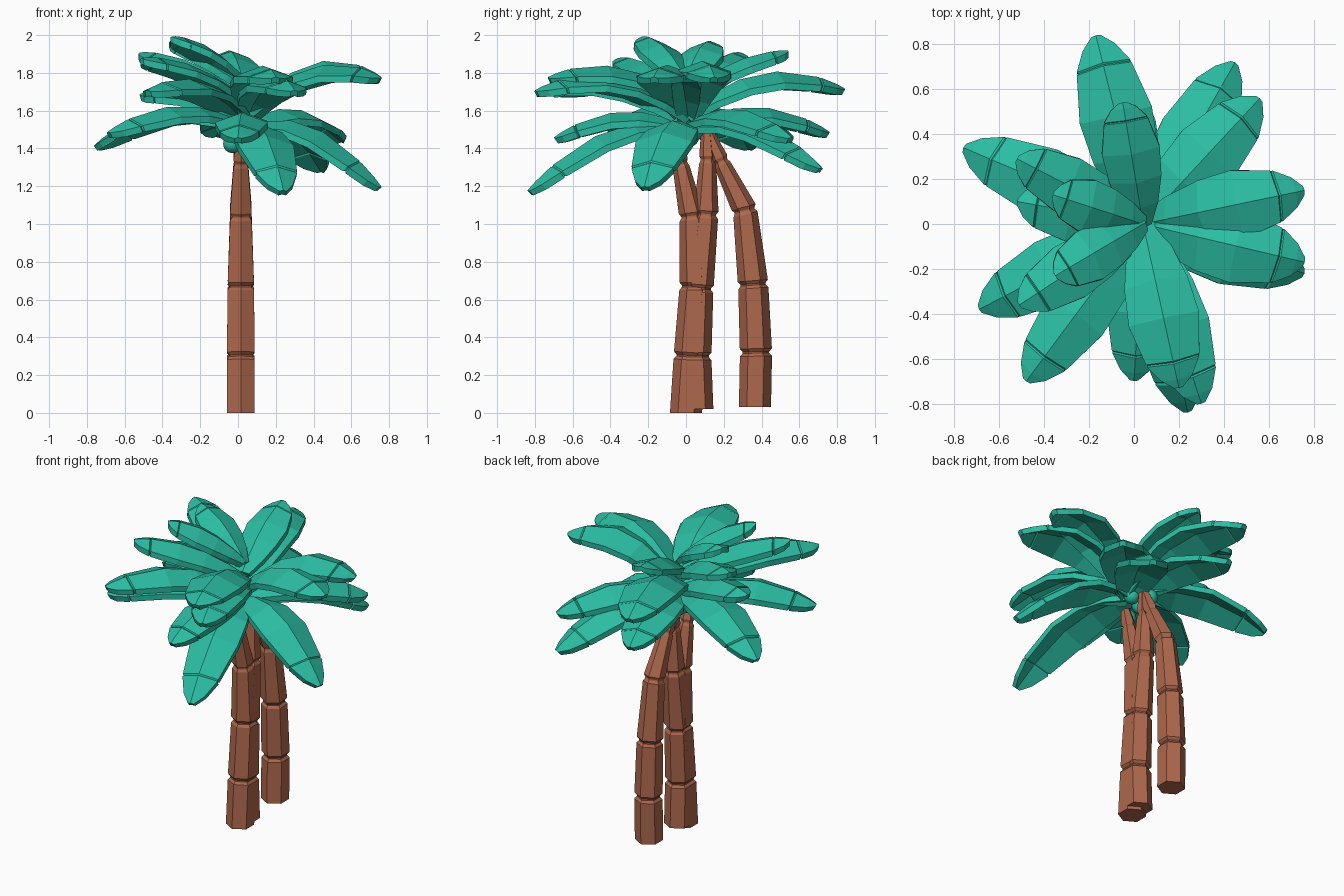
import bpy, bmesh, math
from mathutils import Vector

if "Cube" in bpy.data.objects:
    bpy.data.objects.remove(bpy.data.objects["Cube"])


def material(name, rgb):
    m = bpy.data.materials.new(name)
    m.diffuse_color = (*rgb, 1)
    m.use_nodes = True
    m.node_tree.nodes["Principled BSDF"].inputs["Base Color"].default_value = m.diffuse_color
    return m


LEAF = material("leaf teal", (0.024, 0.51, 0.365))
BARK = material("bark brown", (0.42, 0.138, 0.072))


def loft(name, rings, mat):
    """Skin a list of equal-sized point rings and cap both ends."""
    bm = bmesh.new()
    vs = [[bm.verts.new(p) for p in ring] for ring in rings]
    n = len(vs[0])
    for a, b in zip(vs, vs[1:]):
        for i in range(n):
            j = (i + 1) % n
            bm.faces.new((a[i], a[j], b[j], b[i]))
    bm.faces.new(vs[0][::-1])
    bm.faces.new(vs[-1])
    bmesh.ops.recalc_face_normals(bm, faces=bm.faces)
    me = bpy.data.meshes.new(name)
    bm.to_mesh(me)
    bm.free()
    me.materials.append(mat)
    ob = bpy.data.objects.new(name, me)
    bpy.context.collection.objects.link(ob)
    return ob


def hexagon(c, r, axis):
    """Hexagon around c, corners towards +-y, tilted to the trunk axis."""
    side = Vector((1, 0, 0))
    fwd = axis.cross(side).normalized()
    return [c + side * r * math.sin(k * math.pi / 3) + fwd * r * math.cos(k * math.pi / 3)
            for k in range(6)]


# Trunks: (y, z) joints, with a pinched groove at each joint
RADII = [0.085, 0.085, 0.08, 0.066, 0.045, 0.03]
TRUNKS = {
    "front_trunk": [(0.0, 0.0), (0.02, 0.30), (0.045, 0.67), (0.03, 1.04), (-0.03, 1.32), (-0.06, 1.44)],
    "middle_trunk": [(0.06, 0.02), (0.05, 0.30), (0.066, 0.66), (0.105, 1.05), (0.115, 1.34), (0.11, 1.50)],
    "back_trunk": [(0.365, 0.03), (0.37, 0.32), (0.355, 0.68), (0.31, 1.07), (0.185, 1.33), (0.12, 1.48)],
}
for name, joints in TRUNKS.items():
    pts = [Vector((0.015, y, z)) for y, z in joints]
    rings = [hexagon(pts[0], RADII[0], Vector((0, 0, 1)))]
    for i in range(1, 5):
        axis = (pts[i + 1] - pts[i - 1]).normalized()
        for off, k in ((-0.02, 1), (-0.004, 0.83), (0.004, 0.83), (0.02, 1)):
            rings.append(hexagon(pts[i] + axis * off, RADII[i] * k, axis))
    rings.append(hexagon(pts[5], RADII[5], (pts[5] - pts[4]).normalized()))
    loft(name, rings, BARK)

# Leaves: tip x, tip y, tip z, base z, arch height, width
LEAVES = [
    (-0.17, 0.84, 1.72, 1.58, 0.15, 0.33),
    (-0.12, 0.76, 1.49, 1.51, 0.12, 0.30),
    (-0.05, 0.54, 1.92, 1.68, 0.06, 0.26),
    (0.45, 0.72, 1.30, 1.51, 0.14, 0.31),
    (0.56, 0.56, 1.46, 1.52, 0.12, 0.31),
    (0.76, 0.15, 1.78, 1.56, 0.18, 0.31),
    (0.76, -0.17, 1.78, 1.58, 0.15, 0.33),
    (0.76, -0.22, 1.20, 1.51, 0.16, 0.31),
    (0.20, -0.73, 1.78, 1.64, 0.12, 0.32),
    (0.30, -0.80, 1.71, 1.57, 0.14, 0.30),
    (0.24, -0.84, 1.18, 1.51, 0.15, 0.30),
    (0.00, -0.70, 1.46, 1.51, 0.11, 0.28),
    (-0.48, -0.70, 1.71, 1.57, 0.12, 0.30),
    (-0.69, -0.38, 1.49, 1.52, 0.12, 0.30),
    (-0.76, 0.34, 1.42, 1.52, 0.15, 0.31),
    (-0.52, 0.10, 1.69, 1.55, 0.08, 0.27),
    (-0.52, 0.29, 1.91, 1.65, 0.07, 0.26),
    (-0.51, -0.36, 1.88, 1.65, 0.07, 0.26),
    (-0.36, 0.13, 1.97, 1.74, 0.06, 0.24),
    (-0.35, -0.23, 1.995, 1.75, 0.06, 0.24),
]
# Position along leaf, width factor, thickness factor (dip = groove near tip)
STATIONS = [(0, 0.30, 1), (0.15, 0.64, 1), (0.35, 0.9, 1), (0.58, 1, 1), (0.84, 0.76, 1),
            (0.848, 0.71, 0.7), (0.856, 0.74, 1), (0.95, 0.45, 1), (1, 0.13, 0.9)]
THICK = 0.036

for i, (tx, ty, tz, bz, arch, width) in enumerate(LEAVES):
    tip = Vector((tx, ty, tz))
    heading = Vector((tx - 0.04, ty, 0)).normalized()
    base = Vector((0.04, 0, bz)) - heading * 0.015
    mid = (base + tip) / 2 + Vector((0, 0, 2 * arch))
    side = Vector((-heading.y, heading.x, 0))
    rings = []
    for t, w, th in STATIONS:
        c = base * (1 - t) ** 2 + mid * 2 * t * (1 - t) + tip * t * t
        tangent = ((mid - base) * (1 - t) + (tip - mid) * t).normalized()
        up = tangent.cross(side).normalized()
        h = width / 2 * w
        drop = up * (-0.36 * h)
        low = up * (-THICK * th)
        c = c - up * (THICK * (1 - th) / 2)
        rings.append([c + side * h + drop, c, c - side * h + drop,
                      c - side * h + drop + low, c + low, c + side * h + drop + low])
    loft(f"leaf_{i + 1}", rings, LEAF)

# Coconuts hanging under the crown
for i, p in enumerate([(-0.03, -0.09, 1.425), (-0.03, 0.02, 1.46), (0.05, 0.04, 1.49), (-0.03, 0.11, 1.48)]):
    bpy.ops.mesh.primitive_uv_sphere_add(segments=14, ring_count=8, radius=0.05, location=p)
    ob = bpy.context.object
    ob.name = f"coconut_{i + 1}"
    ob.data.materials.append(LEAF)
    bpy.ops.object.shade_smooth()
